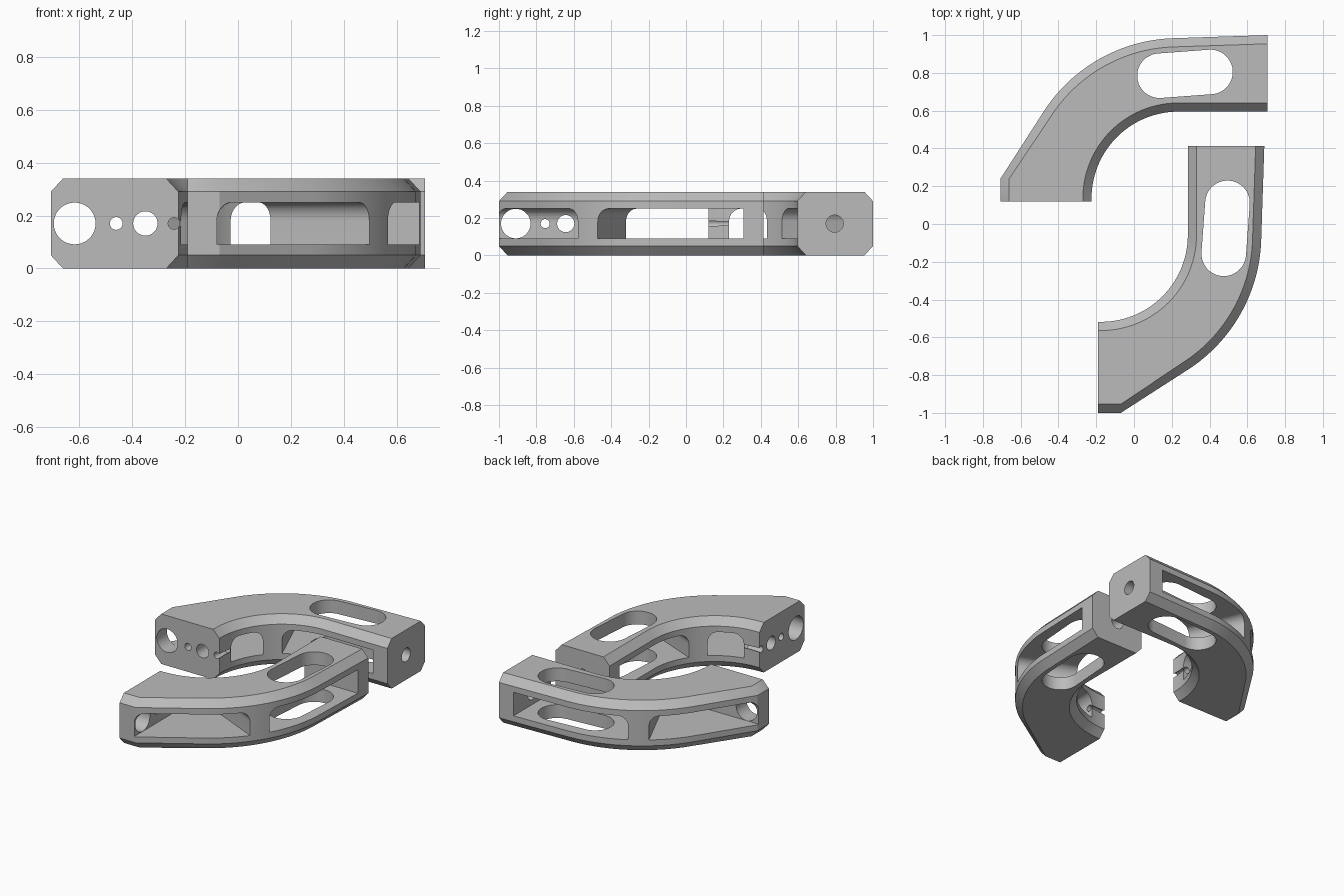
import bpy, bmesh
from math import sin, cos, pi, radians
from mathutils import Matrix, Vector

if "Cube" in bpy.data.objects:
    bpy.data.objects.remove(bpy.data.objects["Cube"])

H, MID, CH = 0.34, 0.17, 0.046      # height, mid height, edge chamfer
CX, CY = 0.235, 0.135               # bend centre

grey = bpy.data.materials.new("plain_grey")
grey.use_nodes = True
grey.diffuse_color = (0.5, 0.5, 0.5, 1)
grey.node_tree.nodes["Principled BSDF"].inputs["Base Color"].default_value = (0.5, 0.5, 0.5, 1)


def arc(cx, cy, r, a0, a1, n):
    angles = [radians(a0 + (a1 - a0) * i / n) for i in range(n + 1)]
    return [(cx + r * cos(a), cy + r * sin(a)) for a in angles]


def loft(name, rings):
    """Closed solid through rings of equal point count."""
    bm = bmesh.new()
    loops = [[bm.verts.new(p) for p in ring] for ring in rings]
    n = len(loops[0])
    for low, high in zip(loops, loops[1:]):
        for i in range(n):
            j = (i + 1) % n
            bm.faces.new((low[i], low[j], high[j], high[i]))
    bm.faces.new(loops[0][::-1])
    bm.faces.new(loops[-1])
    bmesh.ops.recalc_face_normals(bm, faces=bm.faces)
    mesh = bpy.data.meshes.new(name)
    bm.to_mesh(mesh)
    bm.free()
    mesh.materials.append(grey)
    obj = bpy.data.objects.new(name, mesh)
    bpy.context.collection.objects.link(obj)
    return obj


def outline(c):
    """Plan of the bent bar, its long sides moved inward by c."""
    outer = [(-0.707 + c, 0.12), (-0.707 + c, 0.24)] + arc(CX, CY, 0.849 - c, 148, 91, 28)
    inner = arc(CX, CY, 0.46 + c, 90, 180, 28)
    return outer + [(0.707, 1 - c), (0.707, 0.595 + c)] + inner + [(-0.225 - c, 0.12)]


def window(name, a_in, b_in, a_out, b_out, ra, rb):
    """Side opening with a flat sill and rounded top corners."""
    low, top = 0.09, 0.25
    rings = []
    for a, b in ((a_in, b_in), (a_out, b_out)):
        a, b = Vector(a), Vector(b)
        length = (b - a).length
        prof = [(0, low), (length, low)]
        prof += arc(length - rb, top - rb, rb, 0, 90, 10) if rb else [(length, top)]
        prof += arc(ra, top - ra, ra, 90, 180, 10)
        rings.append([(*(a + (b - a) * s / length), z) for s, z in prof])
    return loft(name, rings)


def bore(name, r, axis, pos, start, end):
    """Round hole along x or y at mid height."""
    circle = arc(pos, MID, r, 0, 350, 35)
    if axis == "x":
        return loft(name, [[(t, u, z) for u, z in circle] for t in (start, end)])
    return loft(name, [[(u, t, z) for u, z in circle] for t in (start, end)])


# Chamfered bent bar
levels = ((0, CH), (0.05, 0), (H - 0.05, 0), (H, CH))
back_arm = loft("back_arm", [[(x, y, z) for x, y in outline(c)] for z, c in levels])

# Openings: side windows either side of a slanted post, upright slot, holes
slot = arc(0.405, 0.805, 0.118, -86, 94, 20) + arc(0.135, 0.785, 0.118, 94, 274, 20)
key = [(-0.24, 0.05), (-0.15, 0.05), (-0.15, 0.228), (-0.24, 0.228)]
cutters = [
    window("bend_window", (-0.15, 0.23), (-0.089, 0.375), (-1.0, 0.23), (-0.395, 1.047), 0.07, 0.07),
    window("straight_window", (-0.004, 0.455), (0.6, 0.5), (-0.272, 1.10), (0.6, 1.1), 0.07, 0),
    loft("upright_slot", [[(x, y, z) for x, y in slot] for z in (-0.1, H + 0.1)]),
    bore("large_hole", 0.079, "y", -0.617, 0.05, 0.33),
    bore("small_hole", 0.024, "y", -0.46, 0.05, 0.3),
    bore("medium_hole", 0.046, "y", -0.35, 0.05, 0.3),
    bore("key_hole", 0.022, "y", -0.242, 0.05, 0.26),
    loft("key_slit", [[(x, y, z) for x, y in key] for z in (MID - 0.011, MID + 0.011)]),
    bore("end_hole", 0.046, "x", 0.795, 0.55, 0.8),
]
for cutter in cutters:
    mod = back_arm.modifiers.new(cutter.name, "BOOLEAN")
    mod.operation, mod.solver, mod.object = "DIFFERENCE", "EXACT", cutter

# Bake the cuts, then discard the cutters
bpy.context.view_layer.update()
graph = bpy.context.evaluated_depsgraph_get()
mesh = bpy.data.meshes.new_from_object(back_arm.evaluated_get(graph))
back_arm.modifiers.clear()
back_arm.data = mesh
for cutter in cutters:
    bpy.data.objects.remove(cutter)

# Front arm: the same bar mirrored across the diagonal
front_arm = bpy.data.objects.new("front_arm", mesh.copy())
bpy.context.collection.objects.link(front_arm)
swap = Matrix(((0, 1, 0, -0.31), (1, 0, 0, -0.293), (0, 0, 1, 0), (0, 0, 0, 1)))
front_arm.data.transform(swap)
front_arm.data.flip_normals()

for obj in (back_arm, front_arm):
    bpy.ops.object.select_all(action="DESELECT")
    obj.select_set(True)
    bpy.context.view_layer.objects.active = obj
    bpy.ops.object.shade_smooth_by_angle(angle=radians(25))
